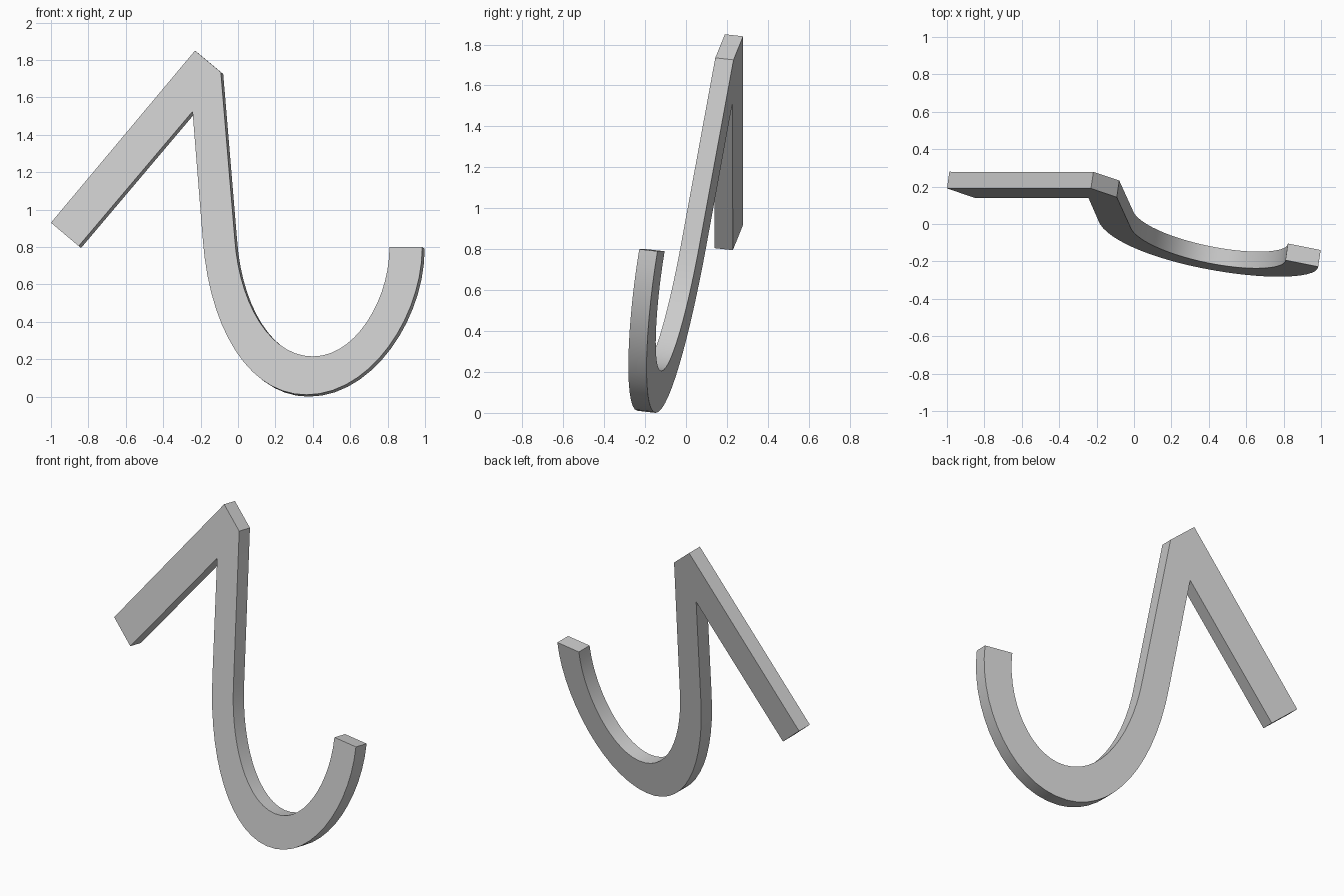
import bpy, bmesh, math
from mathutils import Vector
from mathutils.geometry import interpolate_bezier

if "Cube" in bpy.data.objects:
    bpy.data.objects.remove(bpy.data.objects["Cube"])

STEPS = 15


def bend(*pts):
    """Sample a chain of cubic curves: knot, handle, handle, knot, ..."""
    out = [Vector(pts[0])]
    for i in range(0, len(pts) - 3, 3):
        out += interpolate_bezier(*[Vector(p) for p in pts[i:i + 4]], STEPS)[1:]
    return out


def on_plane(p):
    """Place an (x, z) outline point on the tilted front plane."""
    x, z = p
    return Vector((x, 0.19 - 0.2 * (x + 0.23) + 0.167 * (z - 1.85), z))


# Two edges of the hook, stem to tip
inner = bend((-0.018, 0.85), (0.005, 0.50), (0.17, 0.215), (0.40, 0.215),
             (0.63, 0.215), (0.81, 0.52), (0.81, 0.80))
outer = bend((-0.189, 0.85), (-0.155, 0.36), (0.06, 0.01), (0.365, 0.01),
             (0.71, 0.01), (0.985, 0.43), (0.985, 0.80))

# Paired rails of the whole band: arm, chamfered peak, stem, hook
rail_a = [(-1.0, 0.93), (-0.23, 1.85), (-0.092, 1.735)] + inner
rail_b = [(-0.852, 0.805), (-0.243, 1.525), (-0.243, 1.525)] + outer

bm = bmesh.new()
depth = Vector((0.013, 0.089, -0.01))
rings = []
for a, b in zip(rail_a, rail_b):
    pa, pb = on_plane(a), on_plane(b)
    rings.append([bm.verts.new(v) for v in (pa, pb, pb + depth, pa + depth)])

# Skin the band and cap both ends
for r, s in zip(rings, rings[1:]):
    for i in range(4):
        j = (i + 1) % 4
        bm.faces.new((r[i], r[j], s[j], s[i]))
bm.faces.new(rings[0])
bm.faces.new(rings[-1])
bmesh.ops.remove_doubles(bm, verts=bm.verts, dist=0.0005)
bmesh.ops.recalc_face_normals(bm, faces=bm.faces)

mesh = bpy.data.meshes.new("bent_hook")
bm.to_mesh(mesh)
bm.free()
hook = bpy.data.objects.new("bent_hook", mesh)
bpy.context.collection.objects.link(hook)

# Smooth bend, crisp edges
bpy.context.view_layer.objects.active = hook
hook.select_set(True)
bpy.ops.object.shade_smooth_by_angle(angle=math.radians(30))
